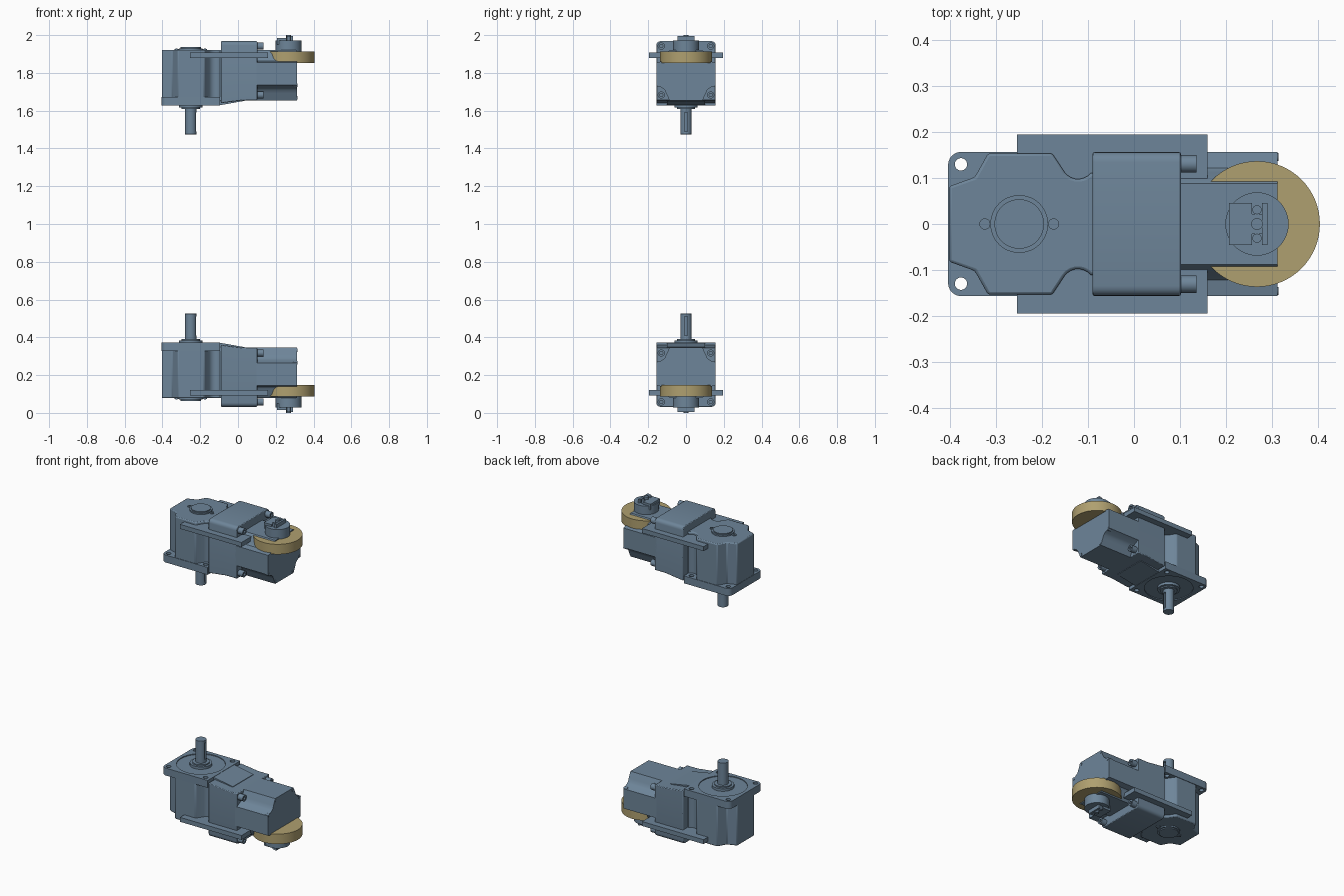
import bpy, bmesh, math
from mathutils import Matrix, Vector

if "Cube" in bpy.data.objects:
    bpy.data.objects.remove(bpy.data.objects["Cube"])


def material(name, rgb):
    m = bpy.data.materials.new(name)
    m.use_nodes = True
    m.diffuse_color = (*rgb, 1)
    m.node_tree.nodes["Principled BSDF"].inputs["Base Color"].default_value = (*rgb, 1)
    return m


STEEL = material("steel blue", (0.155, 0.235, 0.32))
TAN = material("tan", (0.43, 0.35, 0.16))
MID = 1.0          # height of the plane between the two mirrored units


def prism(bm, pts, lo, hi, axis="Z"):
    """Extrude a closed outline along z, y or x."""
    place = {"Z": lambda a, b, c: (a, b, c - MID),
             "Y": lambda a, b, c: (a, c, b - MID),
             "X": lambda a, b, c: (c, a, b - MID)}[axis]
    face = bm.faces.new([bm.verts.new(place(a, b, lo)) for a, b in pts])
    ext = bmesh.ops.extrude_face_region(bm, geom=[face])["geom"]
    step = Vector(place(0, 0, hi)) - Vector(place(0, 0, lo))
    bmesh.ops.translate(bm, vec=step, verts=[v for v in ext if isinstance(v, bmesh.types.BMVert)])


def box(bm, x0, x1, y0, y1, z0, z1):
    prism(bm, [(x0, y0), (x1, y0), (x1, y1), (x0, y1)], z0, z1)


def circle(a, b, r, n=48):
    return [(a + r * math.cos(2 * math.pi * i / n), b + r * math.sin(2 * math.pi * i / n)) for i in range(n)]


def mirrored(half):
    """Close an outline given for the positive side of its second coordinate."""
    return half + [(a, -b) for a, b in reversed(half)]


def part(name, bm, mat=STEEL, bevel=0, cutter=None, helper=False):
    bmesh.ops.recalc_face_normals(bm, faces=bm.faces)
    mesh = bpy.data.meshes.new(name)
    bm.to_mesh(mesh)
    bm.free()
    ob = bpy.data.objects.new(name, mesh)
    ob.location.z = MID
    bpy.context.collection.objects.link(ob)
    mesh.materials.append(mat)
    if helper:
        ob.hide_render = True
        ob.display_type = "WIRE"
        return ob
    bpy.ops.object.select_all(action="DESELECT")
    ob.select_set(True)
    bpy.context.view_layer.objects.active = ob
    bpy.ops.object.shade_smooth_by_angle(angle=math.radians(32))
    if cutter:
        mod = ob.modifiers.new("cut", "BOOLEAN")
        mod.operation, mod.object, mod.solver = "DIFFERENCE", cutter, "EXACT"
        bpy.ops.object.modifier_apply(modifier="cut")
        bpy.data.objects.remove(cutter)
    if bevel:
        mod = ob.modifiers.new("soft edges", "BEVEL")
        mod.width, mod.segments = bevel, 2
        mod.limit_method, mod.angle_limit = "ANGLE", math.radians(40)
    mod = ob.modifiers.new("second unit", "MIRROR")
    mod.use_axis = (False, False, True)
    mod.use_mirror_merge = False
    return ob


SX = -0.25         # output shaft position
PX = 0.268         # tan disc position

# Gearbox housing with cut corners and curved waist
arc = [(-0.122 + 0.036 * math.cos(t), 0.134 + 0.036 * math.sin(t))
       for t in [math.radians(a) for a in range(215, 321, 15)]]
outline = mirrored([(-0.403, 0.082), (-0.347, 0.102), (-0.318, 0.154), (-0.178, 0.154)] + arc + [(-0.08, 0.112)])
bm = bmesh.new()
prism(bm, outline, 1.65, 1.922)
part("gearbox_housing", bm, bevel=0.006)

# Mounting flange with rounded corners, screw holes and round recess
bm = bmesh.new()
for x in (-0.377, -0.128):
    for y in (-0.13, 0.13):
        prism(bm, circle(x, y, 0.0135, 24), 1.5, 1.75)
prism(bm, circle(SX, 0, 0.135), 1.5, 1.632)
holes = part("flange_cutter", bm, helper=True)
corner = [(-0.377 + 0.028 * math.cos(t), 0.129 + 0.028 * math.sin(t))
          for t in [math.radians(a) for a in range(180, 89, -15)]]
bm = bmesh.new()
prism(bm, mirrored(corner + [(-0.095, 0.157)]), 1.627, 1.672)
part("mounting_flange", bm, cutter=holes)

# Middle housing: raised top, sloping underside
bm = bmesh.new()
prism(bm, [(-0.09, 1.64), (0.03, 1.655), (0.102, 1.655), (0.102, 1.968), (-0.09, 1.968)], -0.157, 0.157, "Y")
long_edges = [e for e in bm.edges if abs(e.verts[0].co.y - e.verts[1].co.y) < 1e-4
              and e.verts[0].co.z + MID > 1.9 and e.verts[1].co.z + MID > 1.9]
bmesh.ops.bevel(bm, geom=long_edges, offset=0.022, segments=4, profile=0.5, affect="EDGES")
part("middle_housing", bm, bevel=0.004)

# Narrow rib along the sloping underside
bm = bmesh.new()
prism(bm, [(-0.105, 1.627), (0.035, 1.652), (0.035, 1.68), (-0.105, 1.68)], -0.1, 0.1, "Y")
part("underside_rib", bm)

# Motor body: section with stepped corners
half = [(0.157, 1.735), (0.157, 1.855), (0.122, 1.862), (0.112, 1.875), (0.105, 1.90), (0.088, 1.92)]
lower = [(0.088, 1.655), (0.105, 1.692), (0.113, 1.71), (0.125, 1.72)]
right = lower + half
bm = bmesh.new()
prism(bm, right + [(-y, z) for y, z in reversed(right)], 0.09, 0.313, "X")
part("motor_body", bm)

# Housing screws in the four motor corners
bm = bmesh.new()
for y in (-0.131, 0.131):
    for z in (1.683, 1.942):
        prism(bm, circle(y, z, 0.019, 24), 0.095, 0.136, "X")
sockets = bmesh.new()
for y in (-0.131, 0.131):
    for z in (1.683, 1.942):
        prism(sockets, circle(y, z, 0.01, 6), 0.122, 0.15, "X")
part("housing_screws", bm, cutter=part("socket_cutter", sockets, helper=True))

# Small end screws on the motor
bm = bmesh.new()
for s in (-1, 1):
    prism(bm, circle(s * 0.146, 1.735, 0.009, 12), 0.29, 0.315, "X")
    prism(bm, circle(s * 0.083, 1.668, 0.009, 12), 0.29, 0.315, "X")
part("end_screws", bm)

# Side rails
bm = bmesh.new()
box(bm, -0.255, 0.16, -0.195, 0.195, 1.88, 1.907)
part("side_rails", bm)

# Top cover disc with two ears
bm = bmesh.new()
prism(bm, circle(SX, 0, 0.063), 1.91, 1.93)
prism(bm, circle(SX, 0, 0.054), 1.91, 1.936)
for s in (-1, 1):
    prism(bm, circle(SX + s * 0.075, 0, 0.012, 20), 1.91, 1.927)
    prism(bm, circle(SX + s * 0.075, 0, 0.005, 12), 1.91, 1.93)
part("cover_disc", bm)

# Output shaft with keyway and collars
bm = bmesh.new()
box(bm, SX + 0.018, SX + 0.05, -0.008, 0.008, 1.49, 1.59)
keyway = part("keyway_cutter", bm, helper=True)
bm = bmesh.new()
prism(bm, circle(SX, 0, 0.03), 1.475, 1.66)
part("output_shaft", bm, bevel=0.003, cutter=keyway)
bm = bmesh.new()
prism(bm, circle(SX, 0, 0.062), 1.617, 1.66)
prism(bm, circle(SX, 0, 0.048), 1.61, 1.66)
part("shaft_collar", bm)

# Tan disc around the motor end
bm = bmesh.new()
prism(bm, circle(PX, 0, 0.137, 64), 1.853, 1.914)
part("tan_disc", bm, TAN)

# Round terminal boss, blocks and screws
bm = bmesh.new()
prism(bm, circle(PX, 0, 0.069), 1.90, 1.972)
part("terminal_boss", bm)
bm = bmesh.new()
box(bm, 0.207, 0.257, -0.046, 0.046, 1.95, 1.985)
box(bm, 0.279, 0.291, -0.046, 0.046, 1.95, 1.994)
box(bm, 0.243, 0.285, -0.022, 0.022, 1.95, 1.985)
part("terminal_blocks", bm)
bm = bmesh.new()
for y in (-0.031, 0.031):
    prism(bm, circle(PX, y, 0.01, 20), 1.96, 1.995)
prism(bm, circle(PX, 0, 0.013, 20), 1.96, 2.0)
part("terminal_screws", bm)
